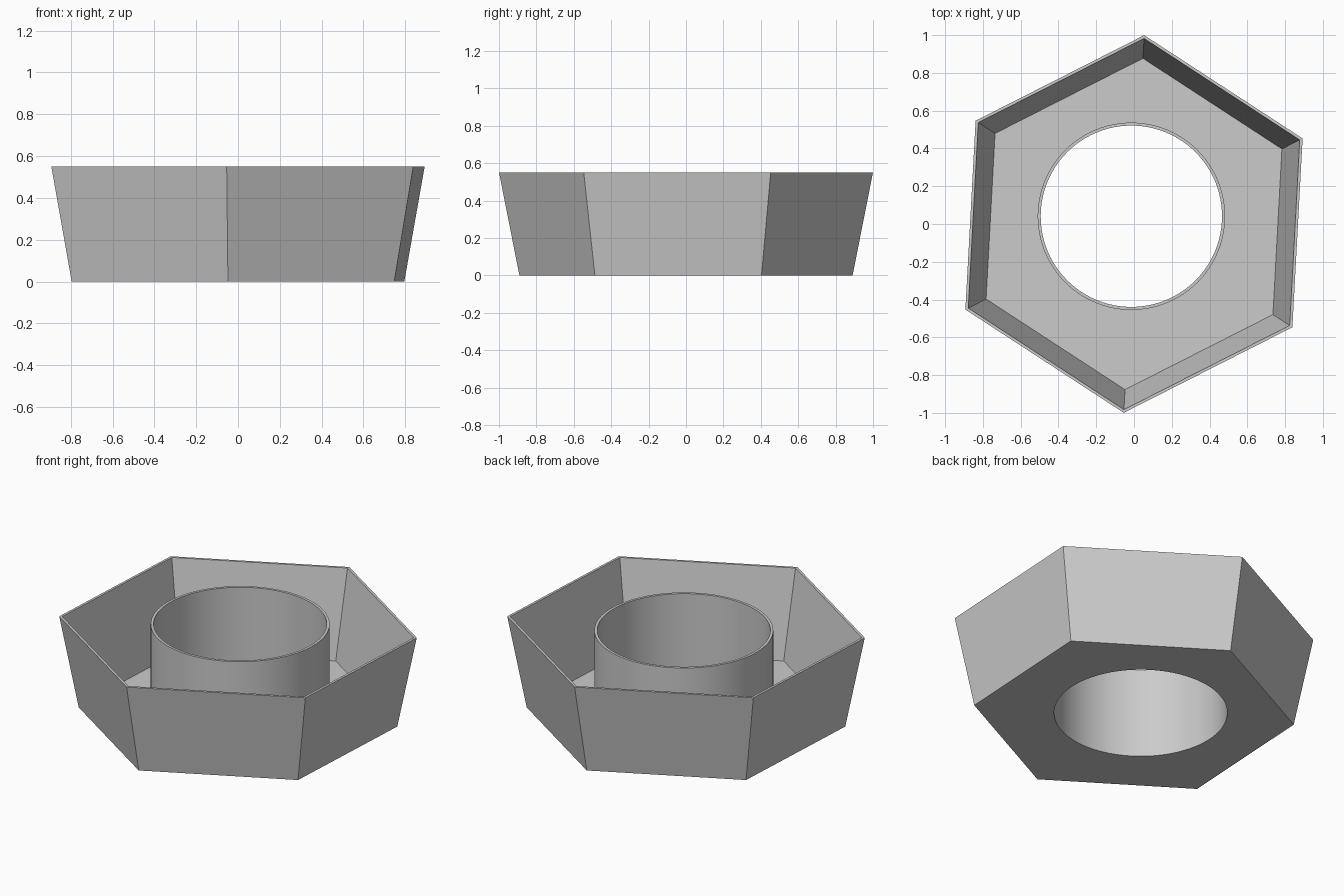
import bpy, bmesh, math

cube = bpy.data.objects.get("Cube")
if cube:
    bpy.data.objects.remove(cube, do_unlink=True)

HEIGHT, FLOOR = 0.55, 0.02
TURN = math.radians(86.9)
TUBE_CENTRE = (-0.014, 0.041)
TUBE_OUT, TUBE_IN = 0.496, 0.48

grey = bpy.data.materials.new("plain grey")
grey.use_nodes = True
colour = (0.6, 0.6, 0.6, 1)
grey.diffuse_color = colour
grey.node_tree.nodes["Principled BSDF"].inputs["Base Color"].default_value = colour

bm = bmesh.new()


def ring(sides, radius, z, centre=(0, 0), turn=0.0):
    """Closed loop of vertices."""
    step = math.tau / sides
    return [bm.verts.new((centre[0] + radius * math.cos(turn + i * step),
                          centre[1] + radius * math.sin(turn + i * step), z))
            for i in range(sides)]


def hexagon(radius, z):
    return ring(6, radius, z, turn=TURN)


def circle(radius, z):
    return ring(96, radius, z, centre=TUBE_CENTRE)


def skin(loops):
    """Join each loop to the next with quads."""
    for a, b in zip(loops, loops[1:]):
        for i in range(len(a)):
            j = (i + 1) % len(a)
            bm.faces.new((a[i], a[j], b[j], b[i]))


def plate(outer, inner):
    """Flat face between the hexagon and the round hole."""
    edges = [bm.edges.get((loop[i - 1], loop[i]))
             for loop in (outer, inner) for i in range(len(loop))]
    bmesh.ops.triangle_fill(bm, edges=edges, use_beauty=True, normal=(0, 0, 1))


# Flared six-sided wall with a thin rim
wall = [hexagon(0.892, 0), hexagon(1.001, HEIGHT),
        hexagon(0.984, HEIGHT), hexagon(0.878, FLOOR)]
skin(wall)

# Round tube through the middle
tube = [circle(TUBE_OUT, FLOOR), circle(TUBE_OUT, HEIGHT),
        circle(TUBE_IN, HEIGHT), circle(TUBE_IN, 0)]
skin(tube)

# Floor and underside
plate(wall[-1], tube[0])
plate(wall[0], tube[-1])

bmesh.ops.recalc_face_normals(bm, faces=bm.faces[:])
mesh = bpy.data.meshes.new("hexagonal_tray")
bm.to_mesh(mesh)
bm.free()
mesh.materials.append(grey)
tray = bpy.data.objects.new("hexagonal_tray", mesh)
bpy.context.collection.objects.link(tray)

bpy.ops.object.select_all(action="DESELECT")
tray.select_set(True)
bpy.context.view_layer.objects.active = tray
bpy.ops.object.shade_smooth_by_angle(angle=math.radians(30))
